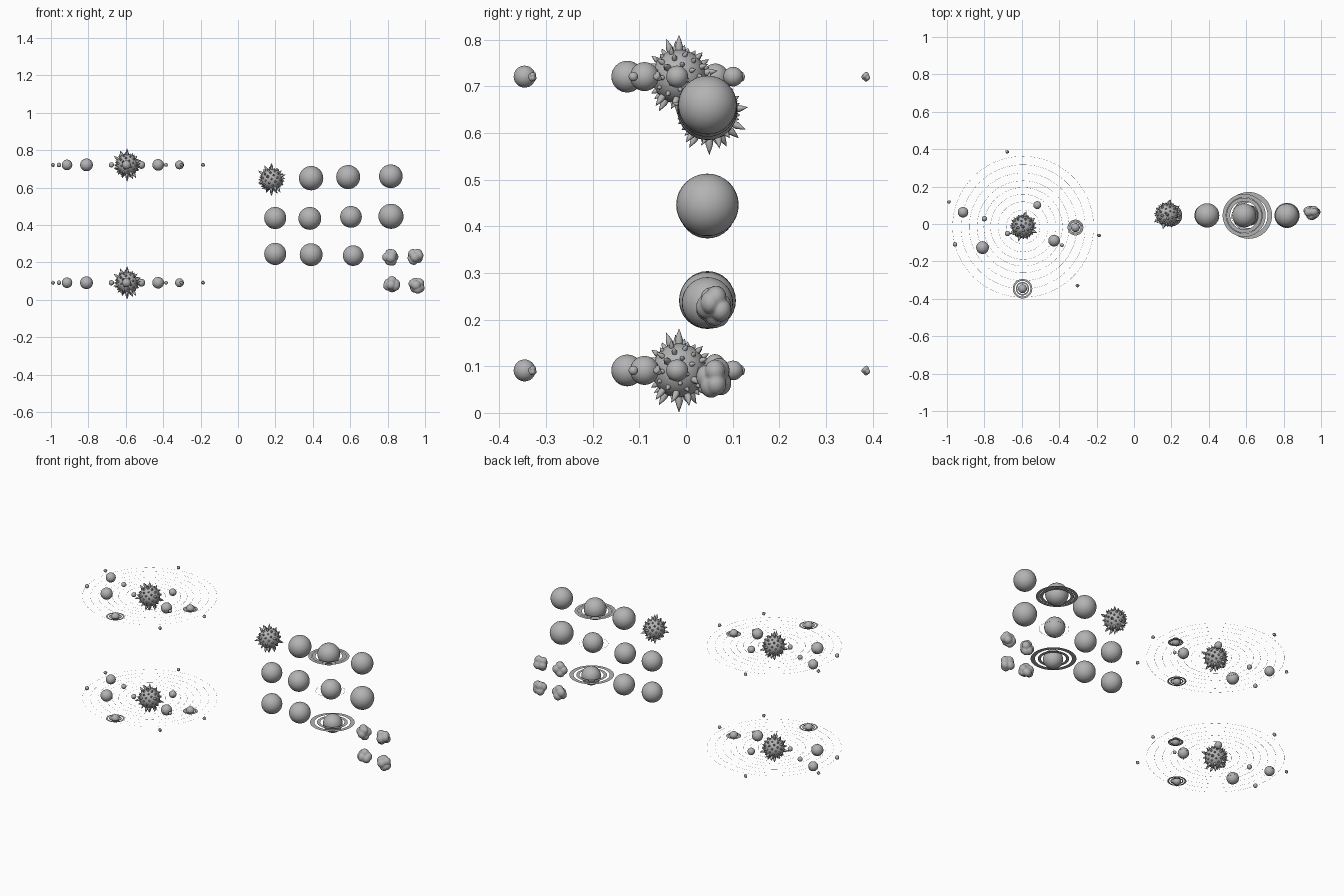
import bpy, bmesh, math, random
from mathutils import Vector, Matrix

random.seed(4)
if "Cube" in bpy.data.objects:
    bpy.data.objects.remove(bpy.data.objects["Cube"])

grey = bpy.data.materials.new("stone grey")
grey.use_nodes = True
grey.diffuse_color = (0.45, 0.45, 0.45, 1)
grey.node_tree.nodes["Principled BSDF"].inputs["Base Color"].default_value = (0.45, 0.45, 0.45, 1)


def finish(name, bm, loc, smooth=True):
    me = bpy.data.meshes.new(name)
    bm.to_mesh(me)
    bm.free()
    me.materials.append(grey)
    for p in me.polygons:
        p.use_smooth = smooth
    ob = bpy.data.objects.new(name, me)
    ob.location = loc
    bpy.context.collection.objects.link(ob)
    return ob


def copy(ob, name, loc, scale=1.0):
    dup = bpy.data.objects.new(name, ob.data)
    dup.location = loc
    dup.scale = (scale,) * 3
    bpy.context.collection.objects.link(dup)
    return dup


def directions(n):
    # Evenly spread directions from pole to pole
    for i in range(n):
        z = 1 - 2 * i / (n - 1)
        a = i * math.pi * (3 - math.sqrt(5))
        s = math.sqrt(max(0, 1 - z * z))
        yield Vector((s * math.cos(a), s * math.sin(a), z))


def planet(name, loc, r):
    bm = bmesh.new()
    bmesh.ops.create_uvsphere(bm, u_segments=32, v_segments=16, radius=r)
    return finish(name, bm, loc)


def rings(name, loc, bands, steps=96):
    # Flat concentric bands
    bm = bmesh.new()
    for inner, outer in bands:
        loops = [[bm.verts.new((r * math.cos(math.tau * i / steps),
                                r * math.sin(math.tau * i / steps), 0))
                  for i in range(steps)] for r in (inner, outer)]
        for i in range(steps):
            j = (i + 1) % steps
            bm.faces.new((loops[0][i], loops[1][i], loops[1][j], loops[0][j]))
    return finish(name, bm, loc, False)


def spiky_sun(name, loc):
    # Round body covered in leaf-shaped, bent thorns of mixed size
    bm = bmesh.new()
    bmesh.ops.create_uvsphere(bm, u_segments=32, v_segments=16, radius=0.058)
    dirs = list(directions(76))
    for k, d in enumerate(dirs):
        pole = k in (0, len(dirs) - 1)
        length = 0.034 if pole else random.choice((0.011, 0.014, 0.018, 0.03))
        base = 0.0035 + length * 0.14
        rot = d.to_track_quat('Z', 'Y').to_matrix()
        bend = 0 if pole else random.uniform(-0.35, 0.35) * length
        prev = None
        for t, w in ((0, 0.9), (0.3, 1), (0.65, 0.55)):
            ring = [bm.verts.new(rot @ Vector((base * w * math.cos(a) + bend * t * t,
                                              base * w * math.sin(a),
                                              0.056 + length * t)))
                    for a in (math.tau * i / 8 for i in range(8))]
            if prev:
                for i in range(8):
                    bm.faces.new((prev[i], prev[i - 7], ring[i - 7], ring[i]))
            prev = ring
        tip = bm.verts.new(rot @ Vector((bend, 0, 0.056 + length)))
        for i in range(8):
            bm.faces.new((prev[i], prev[i - 7], tip))
    return finish(name, bm, loc)


def asteroid(name, loc, r, turn):
    # Rounded rock with a few soft bulging lobes
    bm = bmesh.new()
    bmesh.ops.create_icosphere(bm, subdivisions=4, radius=1)
    rot = Matrix.Rotation(turn, 3, 'Y') @ Matrix.Rotation(0.5, 3, 'X')
    lobes = [rot @ d for d in directions(7)]
    for v in bm.verts:
        d = v.co.normalized()
        near = max(d.dot(l) for l in lobes)
        v.co = d * r * (0.66 + 0.34 * max(0, (near - 0.6) / 0.4) ** 0.9)
        v.co.y *= 0.88
    return finish(name, bm, loc)


WIDE = ((0.075, 0.094), (0.096, 0.115))
BANDED = ((0.068, 0.086), (0.101, 0.125))


def scaled(bands, s):
    return [(a * s, b * s) for a, b in bands]


# Display group: large planets in rows
Y = 0.046
show_sun = spiky_sun("display_sun", (0.179, 0.05, 0.643))
display = [(0.391, 0.65, 0.065), (0.589, 0.656, 0.064), (0.817, 0.66, 0.063),
           (0.199, 0.437, 0.059), (0.384, 0.435, 0.061), (0.604, 0.443, 0.058),
           (0.818, 0.446, 0.067), (0.199, 0.245, 0.059), (0.391, 0.241, 0.061),
           (0.616, 0.236, 0.055)]
for i, (x, z, r) in enumerate(display):
    planet(f"display_planet_{i + 1}", (x, Y, z), r)
rings("wide_ring", (0.589, Y, 0.643), WIDE)
rings("thin_ring", (0.604, 0.04, 0.435), ((0.0812, 0.0825),))
rings("banded_ring", (0.613, Y, 0.241), BANDED)

# Display asteroids
rocks = [asteroid(f"display_asteroid_{i + 1}", (x, 0.062, z), 0.046, 0.4 + i * 0.8)
         for i, (x, z) in enumerate(((0.817, 0.227), (0.949, 0.23), (0.822, 0.08), (0.955, 0.075)))]

# Two matching orbit groups, one above the other
CX, CY = -0.593, -0.015
orbiting = [(-0.914, 0.063, 0.028), (-0.957, -0.109, 0.012), (-0.8, 0.028, 0.014),
            (-0.81, -0.126, 0.034), (-0.677, -0.051, 0.014), (-0.517, 0.101, 0.021),
            (-0.427, -0.089, 0.031), (-0.385, -0.113, 0.01), (-0.313, -0.019, 0.0235),
            (-0.596, -0.346, 0.0235)]
small_rocks = [(-0.989, 0.118), (-0.678, 0.386), (-0.187, -0.061), (-0.302, -0.329)]
orbits = (0.09, 0.134, 0.174, 0.21, 0.246, 0.288, 0.332, 0.377)
for level, z in (("lower", 0.091), ("upper", 0.721)):
    copy(show_sun, f"{level}_sun", (CX, CY, z))
    for i, (x, y, r) in enumerate(orbiting):
        planet(f"{level}_planet_{i + 1}", (x, y, z), r)
    for i, (x, y) in enumerate(small_rocks):
        copy(rocks[i], f"{level}_asteroid_{i + 1}", (x, y, z), 0.24)
    rings(f"{level}_wide_ring", (-0.313, -0.019, z - 0.004), scaled(WIDE, 0.365))
    rings(f"{level}_banded_ring", (-0.596, -0.346, z), scaled(BANDED, 0.416))
    rings(f"{level}_orbit_lines", (CX, CY, z), [(r - 0.0004, r + 0.0004) for r in orbits], 128)
